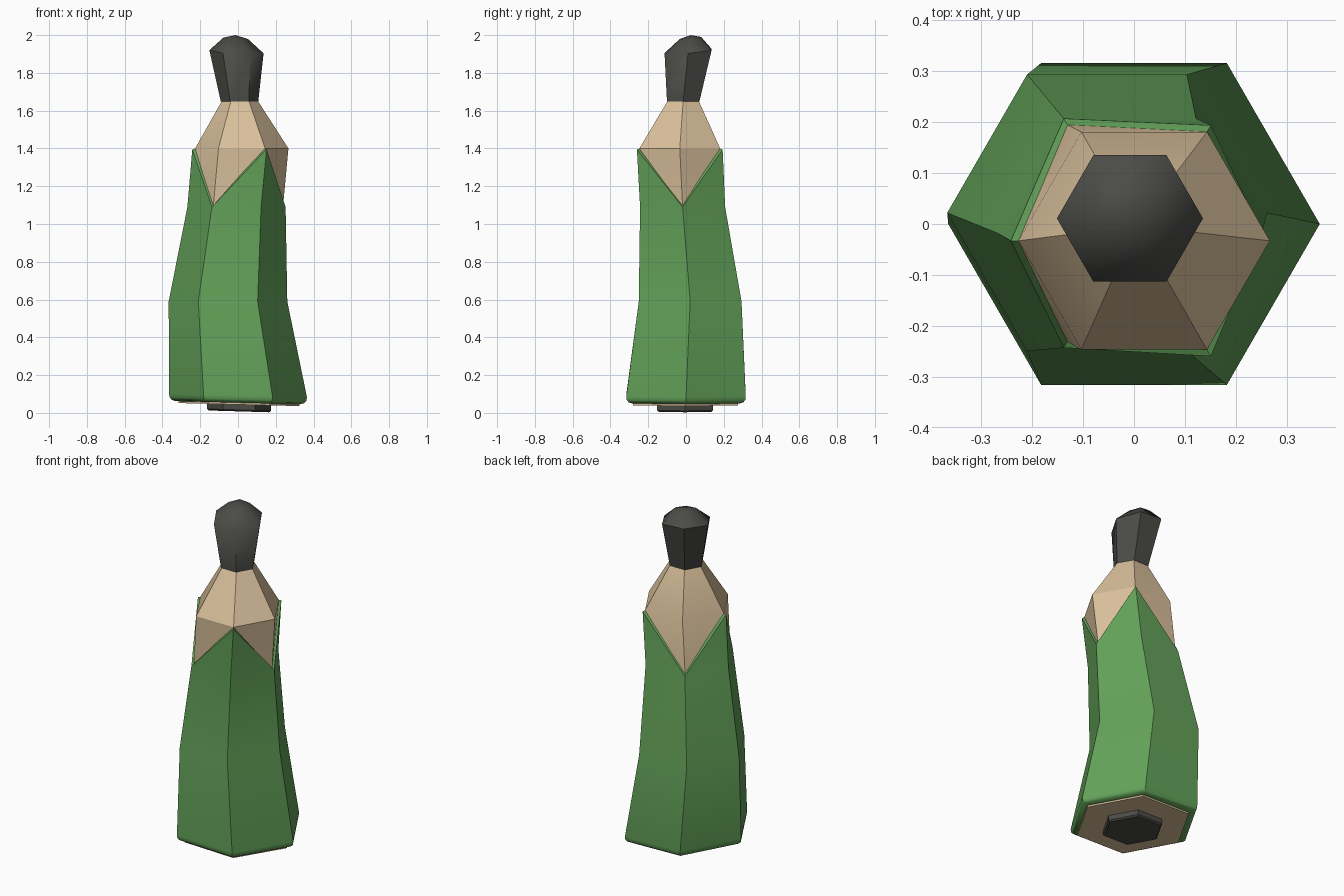
import bpy, bmesh, math

cube = bpy.data.objects.get("Cube")
if cube:
    bpy.data.objects.remove(cube, do_unlink=True)


def material(name, rgb):
    m = bpy.data.materials.new(name)
    m.use_nodes = True
    m.diffuse_color = (*rgb, 1)
    bsdf = m.node_tree.nodes["Principled BSDF"]
    bsdf.inputs["Base Color"].default_value = (*rgb, 1)
    bsdf.inputs["Roughness"].default_value = 0.7
    return m


green = material("green paint", (0.125, 0.36, 0.10))
wood = material("bare wood", (0.70, 0.53, 0.33))
lead = material("dark lead", (0.07, 0.07, 0.063))


def hexagon(bm, cx, cy, z, radius, tilt_x=0, tilt_y=0):
    """Six corners starting at +x, optionally on a tilted plane."""
    verts = []
    for i in range(6):
        a = i * math.pi / 3
        dx, dy = radius * math.cos(a), radius * math.sin(a)
        verts.append(bm.verts.new((cx + dx, cy + dy, z + tilt_x * dx + tilt_y * dy)))
    return verts


def bridge(bm, lower, upper):
    for i in range(6):
        j = (i + 1) % 6
        bm.faces.new((lower[i], lower[j], upper[j], upper[i]))


def finish(bm, name, mat, angle=30):
    bmesh.ops.recalc_face_normals(bm, faces=bm.faces)
    mesh = bpy.data.meshes.new(name)
    bm.to_mesh(mesh)
    bm.free()
    mesh.materials.append(mat)
    ob = bpy.data.objects.new(name, mesh)
    bpy.context.collection.objects.link(ob)
    bpy.ops.object.select_all(action='DESELECT')
    ob.select_set(True)
    bpy.context.view_layer.objects.active = ob
    bpy.ops.object.shade_smooth_by_angle(angle=math.radians(angle))
    return ob


def loft(name, rings, mat, apex=None, angle=30):
    bm = bmesh.new()
    loops = [hexagon(bm, *r) for r in rings]
    for a, b in zip(loops, loops[1:]):
        bridge(bm, a, b)
    bm.faces.new(loops[0][::-1])
    if apex:
        tip = bm.verts.new(apex)
        for i in range(6):
            bm.faces.new((loops[-1][i], loops[-1][(i + 1) % 6], tip))
    else:
        bm.faces.new(loops[-1])
    return finish(bm, name, mat, angle)


# Painted barrel: bent hexagonal shell with a rounded foot and a zigzag top
bm = bmesh.new()
loops = [hexagon(bm, *r) for r in (
    (0, 0, 0.054, 0.328, -0.025),
    (0, 0, 0.060, 0.350, -0.025),
    (0, 0, 0.072, 0.362, -0.025),
    (0, 0, 0.092, 0.365, -0.025),
    (-0.053, 0.022, 0.59, 0.314),
    (-0.008, -0.018, 1.09, 0.260))]
for a, b in zip(loops, loops[1:]):
    bridge(bm, a, b)
bm.faces.new(loops[0][::-1])
base = loops[-1]
peaks = hexagon(bm, 0.02, -0.033, 1.395, 0.262)
rim_low = hexagon(bm, -0.008, -0.018, 1.102, 0.238)
rim_high = hexagon(bm, 0.02, -0.033, 1.402, 0.238)
edge = [peaks[i] if i % 2 else base[i] for i in range(6)]
rim = [rim_high[i] if i % 2 else rim_low[i] for i in range(6)]
for i in range(6):
    j = (i + 1) % 6
    bm.faces.new((base[i], base[j], peaks[j] if j % 2 else peaks[i]))
bridge(bm, edge, rim)
bmesh.ops.delete(bm, geom=[v for v in bm.verts if not v.link_faces], context='VERTS')
finish(bm, "painted_barrel", green, 35)

# Wooden core: sharpened cone above, thin disc below
loft("wooden_core", (
    (-0.053, 0.022, 0.59, 0.28),
    (-0.008, -0.018, 1.09, 0.246),
    (0.02, -0.033, 1.40, 0.247),
    (0.01, -0.015, 1.65, 0.096)), wood)
loft("wooden_base", (
    (0.005, -0.003, 0.044, 0.321, -0.025),
    (0.005, -0.003, 0.060, 0.321, -0.025)), wood)

# Lead: flared blunt tip above, plug in the base
loft("lead_tip", (
    (0.008, -0.015, 1.648, 0.099),
    (-0.008, 0.011, 1.912, 0.1435, -0.06, 0.09),
    (-0.012, 0.024, 1.983, 0.065, -0.06, 0.09)), lead,
    apex=(-0.013, 0.026, 2.0), angle=50)
loft("lead_plug", (
    (0.005, -0.005, 0.008, 0.160, -0.03),
    (0.005, -0.005, 0.016, 0.170, -0.03),
    (0.005, -0.005, 0.055, 0.170, -0.03)), lead)
